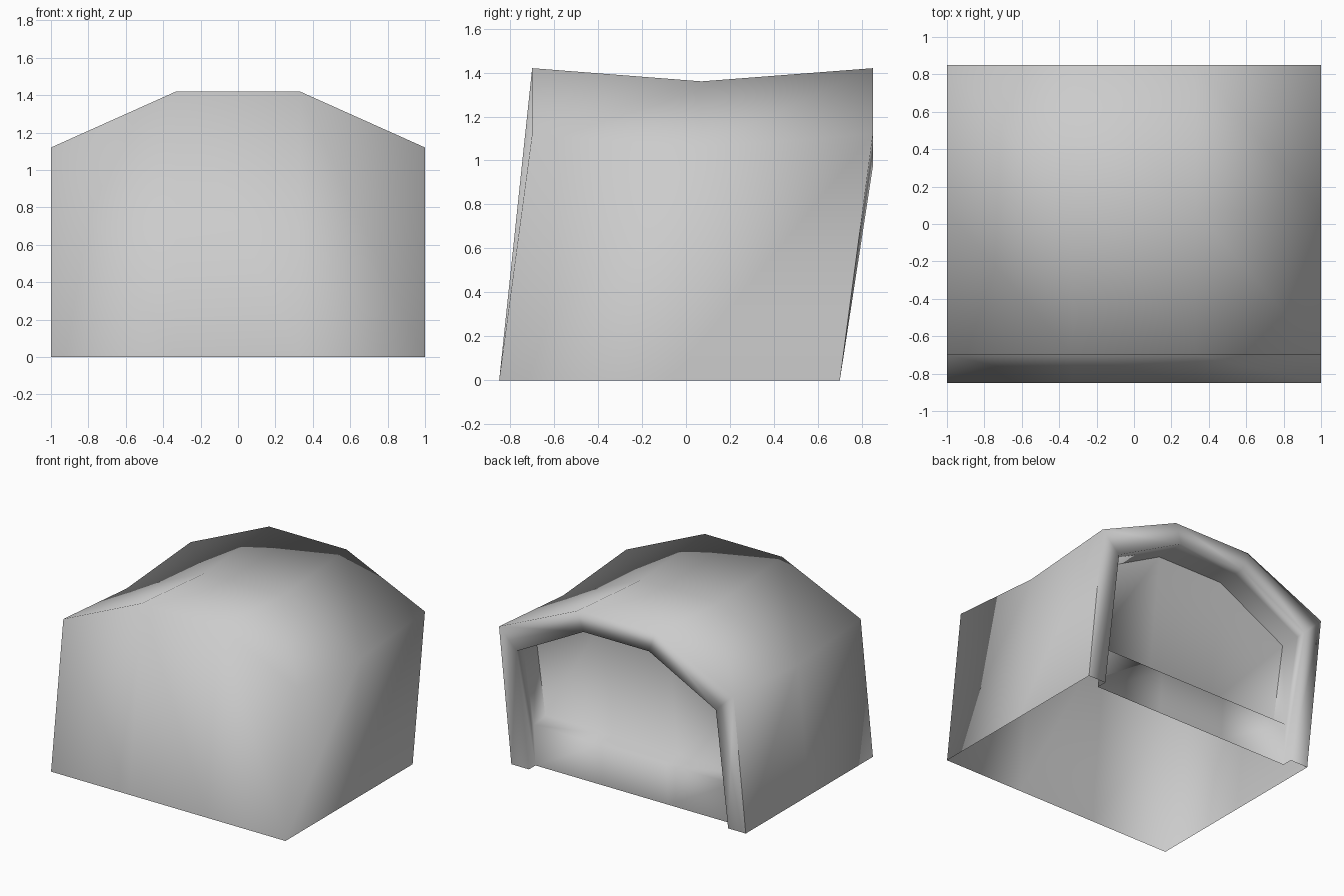
import bpy
import bmesh

if "Cube" in bpy.data.objects:
    bpy.data.objects.remove(bpy.data.objects["Cube"])

canvas = bpy.data.materials.new("light_grey_canvas")
canvas.use_nodes = True
canvas.diffuse_color = (0.6, 0.6, 0.6, 1)
canvas.node_tree.nodes["Principled BSDF"].inputs["Base Color"].default_value = (0.6, 0.6, 0.6, 1)

bm = bmesh.new()


def arch(half, ridge, eave, top, foot_y, eave_y, foot_z=0):
    """Arch of foot, eave, ridge, ridge, eave, foot, running from +x to -x."""
    side = [(half, foot_y, foot_z), (half, eave_y, eave), (ridge, eave_y, top)]
    return [bm.verts.new(p) for p in side + [(-x, y, z) for x, y, z in reversed(side)]]


def base_line(ring, ridge):
    """Straight line from foot to foot of an arch, split below its ridges."""
    foot = ring[0].co
    inner = [bm.verts.new((x, foot.y, foot.z)) for x in (ridge, -ridge)]
    return [ring[0], *inner, ring[5]]


def bridge(a, b):
    for i in range(len(a) - 1):
        bm.faces.new((a[i], a[i + 1], b[i + 1], b[i]))


def cap(ring, base):
    """Close an arch with three upright strips."""
    bm.faces.new((ring[0], ring[1], ring[2], base[1]))
    bm.faces.new((base[1], ring[2], ring[3], base[2]))
    bm.faces.new((base[2], ring[3], ring[4], ring[5]))


# Outer shell, sagging in the middle and open underneath
front = arch(1, 0.33, 1.12, 1.42, -0.85, -0.70)
middle = arch(1, 0.33, 1.06, 1.36, -0.07, 0.07)
back = arch(1, 0.33, 1.12, 1.42, 0.70, 0.85)
bridge(front, middle)
bridge(middle, back)
cap(front, base_line(front, 0.33))

# Doorway frame and its recess
frame = arch(0.85, 0.28, 0.97, 1.27, 0.70, 0.85)
jamb = arch(0.85, 0.28, 0.97, 1.27, 0.62, 0.77)
panel = arch(0.85, 0.28, 0.97, 1.27, 0.50, 0.61, 0.34)
panel_base = base_line(panel, 0.28)
sill = [bm.verts.new((x, 0.64, 0.32)) for x in (0.85, 0.28, -0.28, -0.85)]
bridge(back, frame)
bridge(frame[1:5], jamb[1:5])
bridge(jamb[1:5], panel[1:5])
for foot, eave, s in ((0, 1, 0), (5, 4, 3)):
    bm.faces.new((frame[foot], frame[eave], jamb[eave], sill[s], jamb[foot]))
    bm.faces.new((sill[s], jamb[eave], panel[eave], panel[foot]))

# Raised threshold and inner wall
bridge(base_line(jamb, 0.28), sill)
bridge(sill, panel_base)
cap(panel, panel_base)

# Smooth shading, with creases at the rear corners and around the inner wall
bmesh.ops.recalc_face_normals(bm, faces=bm.faces)
for face in bm.faces:
    face.smooth = True
creases = [(back[0], back[1]), (back[4], back[5])] + list(zip(panel, panel[1:]))
for pair in creases:
    bm.edges.get(pair).smooth = False

mesh = bpy.data.meshes.new("tent_shell")
bm.to_mesh(mesh)
bm.free()
mesh.materials.append(canvas)
tent = bpy.data.objects.new("tent_shell", mesh)
bpy.context.collection.objects.link(tent)
